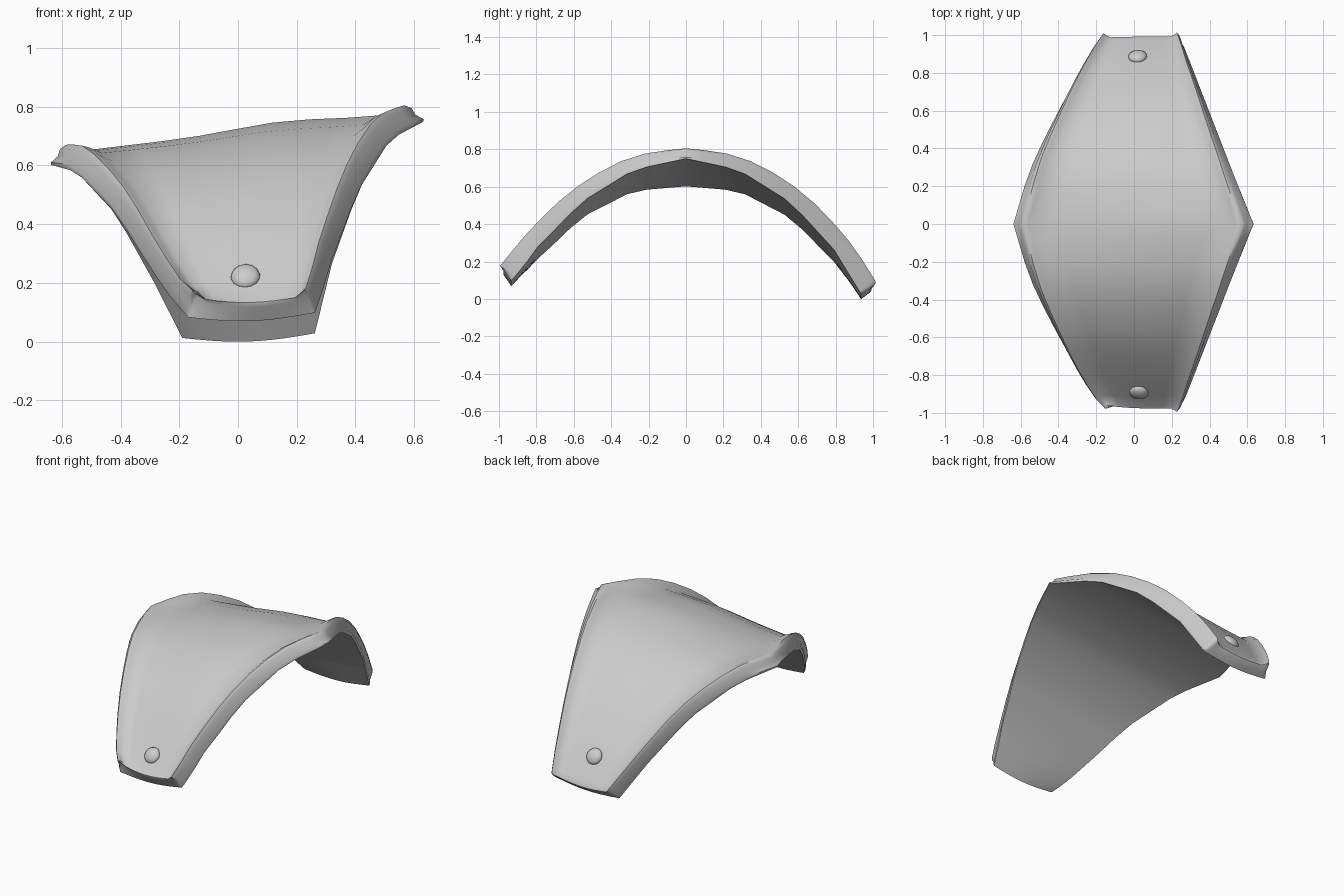
import bpy, bmesh, math
from mathutils import Vector

if "Cube" in bpy.data.objects:
    bpy.data.objects.remove(bpy.data.objects["Cube"])

grey = bpy.data.materials.new("plain grey")
grey.diffuse_color = (0.6, 0.6, 0.6, 1)
grey.use_nodes = True
grey.node_tree.nodes["Principled BSDF"].inputs["Base Color"].default_value = grey.diffuse_color

# Half-arch stations from crown to end: y, left x, left z, right x, right z
STATIONS = [
    (0.00, -0.637, 0.602, 0.633, 0.750),
    (0.28, -0.550, 0.578, 0.520, 0.690),
    (0.56, -0.415, 0.433, 0.410, 0.515),
    (0.79, -0.285, 0.200, 0.320, 0.265),
    (0.935, -0.190, 0.012, 0.262, 0.028),
]
# Side rim from edge to panel: inset, height (lip, step, bead)
SIDE = [(0.0, 0.008), (0.025, 0.026), (0.036, 0.05), (0.058, 0.062),
        (0.085, 0.054), (0.13, None)]
# End rim: inset along the arch, fraction of full height
END = [(0.0, 0.1), (0.004, 0.4), (0.008, 0.75), (0.018, 0.94),
       (0.035, 1.0), (0.06, 1.0)]


def station(t, smooth=True):
    """Interpolated station for t in 0..1."""
    f = min(t, 1) * 4
    i = min(int(f), 3)
    f -= i
    p = [STATIONS[max(0, min(4, k))] for k in (i - 1, i, i + 1, i + 2)]
    if not smooth:
        return [b + (c - b) * f for b, c in zip(p[1], p[2])]
    return [0.5 * (2 * b + (c - a) * f + (2 * a - 5 * b + 4 * c - d) * f * f
            + (3 * b - a - 3 * c + d) * f ** 3) for a, b, c, d in zip(*p)]


def base(u, t, smooth=True):
    """Point on the underside; u runs across, t from front -1 to back 1."""
    a = abs(t)
    y, xl, zl, xr, zr = station(a, smooth)
    z = zl + (zr - zl) * u - 0.02 * math.sin(math.pi * u) * a ** 4
    if t < 0:
        z += 0.07 * a ** 5
        xl += 0.022 * a ** 3
    return Vector((xl + (xr - xl) * u, math.copysign(y, t), z))


def normal(u, t):
    e = 0.02
    du = base(min(u + e, 1), t) - base(max(u - e, 0), t)
    dt = base(u, min(t + e, 1)) - base(u, max(t - e, -1))
    return du.cross(dt).normalized()


def panel(u, t):
    """Thickness of the main panel, with a soft hump at the crown."""
    a = abs(t)
    return 0.036 + 0.042 * a * a + 0.02 * math.exp(-((u - 0.62) / 0.17) ** 2) * (1 - a) ** 2


# Sample positions along the arch, tighter in the end rims
NR = len(SIDE)
end_t = [1 - d for d, h in END]
inner = end_t[-1]
MID = 20
ts = [-t for t in end_t] + [inner * (2 * k / MID - 1) for k in range(1, MID)] + end_t[::-1]
CROSS = 8

bm = bmesh.new()
top, under = [], []
for j, t in enumerate(ts):
    y, xl, zl, xr, zr = station(abs(t))
    w = (xr - xl) / (1 - 0.5 * abs(t))
    left = [d / w for d, h in SIDE]
    a = left[-1]
    us = left + [a + (1 - 2 * a) * k / CROSS for k in range(1, CROSS)] + [1 - u for u in left[::-1]]
    row_top, row_under = [], []
    for i, u in enumerate(us):
        si = min(i, len(us) - 1 - i, NR - 1)
        ei = min(j, len(ts) - 1 - j, NR - 1)
        h = panel(u, t) if si == NR - 1 else SIDE[si][1] * (1 + 0.7 * abs(t))
        row_under.append(bm.verts.new(base(u, t, False)))
        row_top.append(bm.verts.new(base(u, t) + normal(u, t) * h * END[ei][1]))
    top.append(row_top)
    under.append(row_under)

# Upper and lower skins
nj, ni = len(top), len(top[0])
for j in range(nj - 1):
    for i in range(ni - 1):
        bm.faces.new((top[j][i], top[j][i + 1], top[j + 1][i + 1], top[j + 1][i]))
        bm.faces.new((under[j][i], under[j + 1][i], under[j + 1][i + 1], under[j][i + 1]))


# Closed edge wall
def border(g):
    return (g[0][:-1] + [r[-1] for r in g[:-1]] + g[-1][:0:-1] + [r[0] for r in g[:0:-1]])


bt, bu = border(top), border(under)
for k in range(len(bt)):
    m = (k + 1) % len(bt)
    bm.faces.new((bt[k], bu[k], bu[m], bt[m]))
bmesh.ops.recalc_face_normals(bm, faces=bm.faces)


def finish(bm, name, angle):
    mesh = bpy.data.meshes.new(name)
    bm.to_mesh(mesh)
    bm.free()
    mesh.materials.append(grey)
    ob = bpy.data.objects.new(name, mesh)
    bpy.context.collection.objects.link(ob)
    bpy.ops.object.select_all(action='DESELECT')
    ob.select_set(True)
    bpy.context.view_layer.objects.active = ob
    bpy.ops.object.shade_smooth_by_angle(angle=math.radians(angle))
    return ob


finish(bm, "curved_plate", 50)

# Domed rivets near both ends
for name, t in (("front_rivet", -0.82), ("back_rivet", 0.81)):
    n = normal(0.5, t)
    rb = bmesh.new()
    bmesh.ops.create_uvsphere(rb, u_segments=14, v_segments=8, radius=0.05)
    bmesh.ops.scale(rb, vec=(1, 1, 0.5), verts=rb.verts)
    ob = finish(rb, name, 60)
    ob.location = base(0.5, t) + n * panel(0.5, t)
    ob.rotation_euler = n.to_track_quat('Z', 'Y').to_euler()
